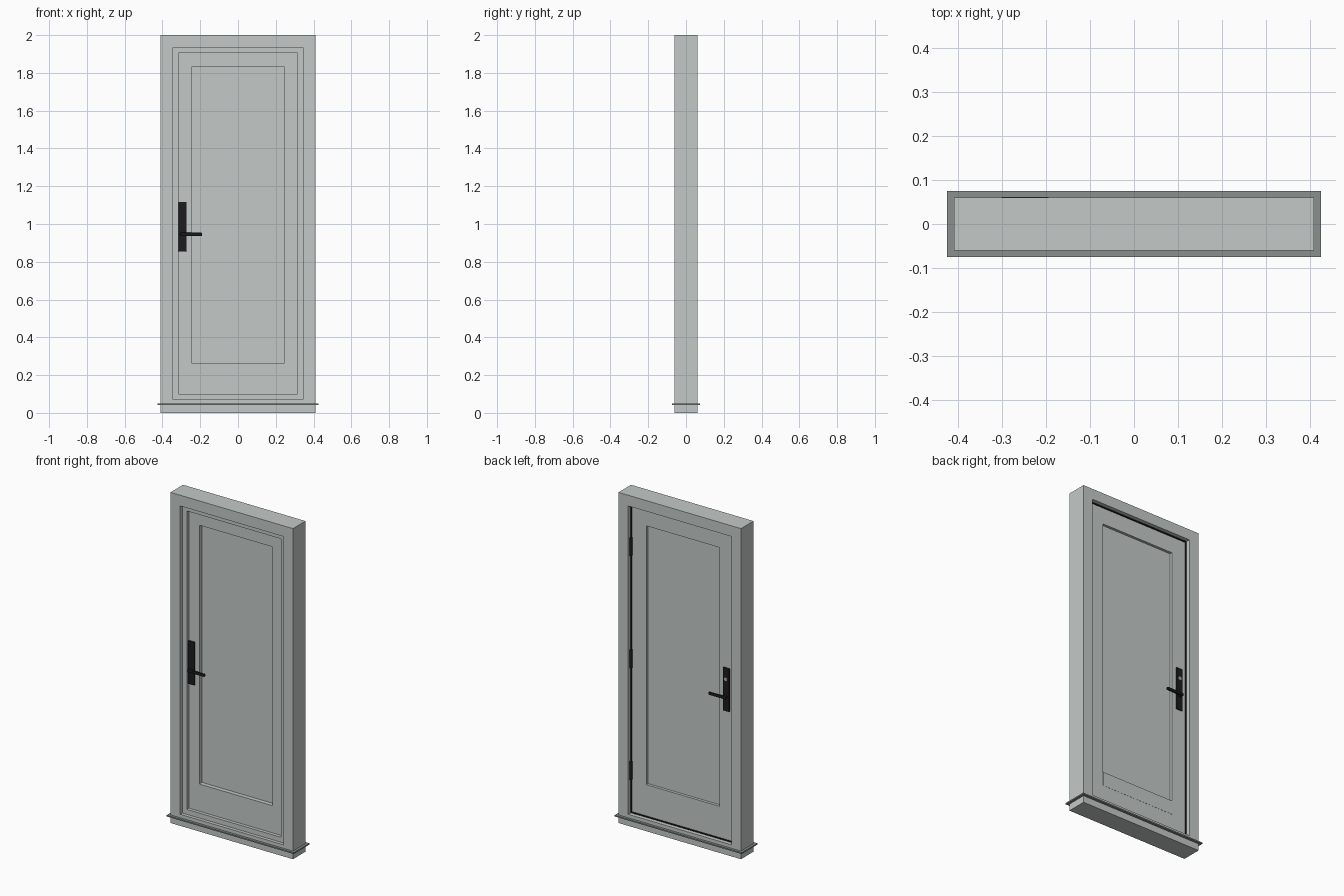
import bpy, math

if "Cube" in bpy.data.objects:
    bpy.data.objects.remove(bpy.data.objects["Cube"])


def material(name, rgb):
    m = bpy.data.materials.new(name)
    m.diffuse_color = (*rgb, 1)
    m.use_nodes = True
    m.node_tree.nodes["Principled BSDF"].inputs["Base Color"].default_value = m.diffuse_color
    return m


GREY = material("pale grey paint", (0.55, 0.59, 0.58))
DARK = material("sill grey", (0.26, 0.285, 0.28))
BLACK = material("black metal", (0.012, 0.012, 0.014))
STEEL = material("lock steel", (0.4, 0.4, 0.4))


def build(name, verts, faces, mat):
    me = bpy.data.meshes.new(name)
    me.from_pydata(verts, [], faces)
    me.materials.append(mat)
    ob = bpy.data.objects.new(name, me)
    bpy.context.collection.objects.link(ob)
    return ob


def box(name, x0, x1, y0, y1, z0, z1, mat, bevel=0):
    v = [(x, y, z) for x in (x0, x1) for y in (y0, y1) for z in (z0, z1)]
    f = [(0, 1, 3, 2), (4, 6, 7, 5), (0, 4, 5, 1), (2, 3, 7, 6), (0, 2, 6, 4), (1, 5, 7, 3)]
    ob = build(name, v, f, mat)
    if bevel:
        b = ob.modifiers.new("soft edges", "BEVEL")
        b.width, b.segments = bevel, 2
    return ob


def ring(name, outer, inner, y0, y1, mat):
    """Rectangular surround; outer and inner are (half width, bottom, top)."""
    def loop(r, y):
        w, b, t = r
        return [(-w, y, b), (w, y, b), (w, y, t), (-w, y, t)]
    v = loop(outer, y0) + loop(inner, y0) + loop(outer, y1) + loop(inner, y1)
    f = []
    for i in range(4):
        j = (i + 1) % 4
        f += [(i, j, 4 + j, 4 + i), (8 + j, 8 + i, 12 + i, 12 + j),
              (j, i, 8 + i, 8 + j), (4 + i, 4 + j, 12 + j, 12 + i)]
    return build(name, v, f, mat)


def rod(name, center, radius, depth, axis, mat):
    rot = {"X": (0, math.pi / 2, 0), "Y": (math.pi / 2, 0, 0), "Z": (0, 0, 0)}[axis]
    bpy.ops.mesh.primitive_cylinder_add(vertices=20, radius=radius, depth=depth,
                                        location=center, rotation=rot)
    ob = bpy.context.object
    ob.name = name
    ob.data.materials.append(mat)
    bpy.ops.object.shade_smooth_by_angle()
    return ob


OUTER = (0.41, 0.0, 2.0)
OPENING = (0.345, 0.07, 1.935)
STOP = (0.315, 0.10, 1.905)
PANEL = (0.245, 0.265, 1.83)

# Frame and the stop that the door closes against
ring("door_frame", OUTER, OPENING, -0.06, 0.06, GREY)
ring("door_stop", OPENING, STOP, -0.04, -0.018, GREY)

# Drip plate around the foot of the frame
box("sill_plate", -0.425, 0.425, -0.075, 0.075, 0.041, 0.049, DARK)

# Door leaf, its sunken panel and the lower rail
ring("door_leaf", (0.34, 0.075, 1.93), PANEL, -0.02, 0.03, GREY)
box("door_panel", -0.246, 0.246, 0.005, 0.014, 0.264, 1.831, GREY)
box("lower_rail", -0.245, 0.245, -0.021, 0.031, 0.18, 0.265, GREY)

# Black seal around the leaf on the inner side
ring("door_seal", (0.345, 0.07, 1.935), (0.339, 0.076, 1.929), 0.018, 0.036, BLACK)

# Three hinges on the inner side
for i, z in enumerate((0.33, 1.005, 1.685)):
    rod(f"hinge_{i + 1}", (0.341, 0.04, z), 0.009, 0.11, "Z", BLACK)

# Handle set on both faces
for side, face, s in (("front", -0.02, -1), ("back", 0.03, 1)):
    y0, y1 = sorted((face, face + s * 0.008))
    box(f"{side}_handle_plate", -0.315, -0.273, y0, y1, 0.855, 1.117, BLACK, 0.002)
    reach = 0.026
    rod(f"{side}_handle_neck", (-0.294, face + s * reach / 2, 0.945), 0.010, reach, "Y", BLACK)
    box(f"{side}_handle_lever", -0.306, -0.19, *sorted((face + s * 0.018, face + s * 0.031)),
        0.936, 0.954, BLACK, 0.005)

# Lock cylinder on the inner plate
rod("lock_cylinder", (-0.294, 0.038, 1.05), 0.011, 0.008, "Y", STEEL)
